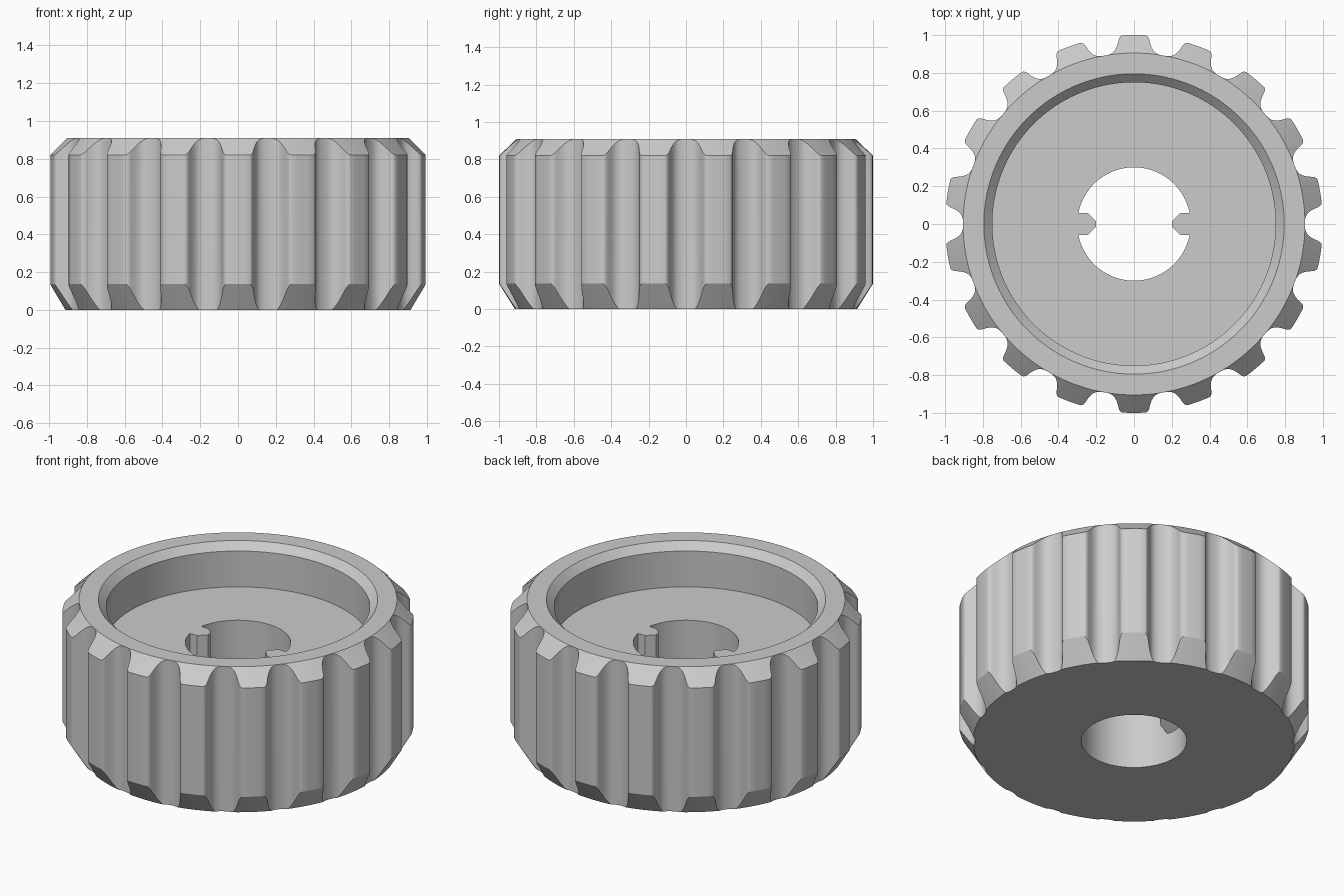
import bpy
import bmesh
from math import radians, cos, sin

old = bpy.data.objects.get("Cube")
if old:
    bpy.data.objects.remove(old, do_unlink=True)

grey = bpy.data.materials.new("plain grey")
grey.use_nodes = True
grey.diffuse_color = (0.6, 0.6, 0.6, 1)
grey.node_tree.nodes["Principled BSDF"].inputs["Base Color"].default_value = (0.6, 0.6, 0.6, 1)

TEETH = 18
HEIGHT, FLOOR = 0.91, 0.64
TOP_R, BASE_R, HOLE_R = 0.905, 0.915, 0.3

# Half of one tooth: (degrees from tooth centre, radius)
HALF_TOOTH = [(0, 1), (1.8, 1), (3.6, 1), (4.1, 0.996), (4.5, 0.988), (4.8, 0.977),
              (5.2, 0.957), (5.7, 0.939), (6.3, 0.925), (7, 0.915), (8, 0.908),
              (9, 0.9055), (10, TOP_R)]


def finish(name, bm):
    bmesh.ops.remove_doubles(bm, verts=bm.verts, dist=1e-5)
    bmesh.ops.recalc_face_normals(bm, faces=bm.faces)
    mesh = bpy.data.meshes.new(name)
    bm.to_mesh(mesh)
    bm.free()
    mesh.materials.append(grey)
    obj = bpy.data.objects.new(name, mesh)
    bpy.context.collection.objects.link(obj)
    bpy.ops.object.select_all(action='DESELECT')
    obj.select_set(True)
    bpy.context.view_layer.objects.active = obj
    bpy.ops.object.shade_smooth_by_angle(angle=radians(28))
    return obj


def section(r):
    """Closed radial section of the body at a spot with outer radius r."""
    z_low = max(0, (r - BASE_R) * 1.6)
    z_high = HEIGHT - (r - TOP_R) * 0.95
    return [(HOLE_R, 0), (min(r, BASE_R), 0), (r, z_low), (r, z_high), (TOP_R, HEIGHT),
            (0.795, HEIGHT), (0.75, 0.865), (0.75, FLOOR), (HOLE_R, FLOOR)]


# Toothed body with chamfered ends, recess and centre hole
tooth = [(-a, r) for a, r in HALF_TOOTH[:0:-1]] + HALF_TOOTH[:-1]
bm = bmesh.new()
rings = []
for t in range(TEETH):
    for a, r in tooth:
        ang = radians(90 + t * 360 / TEETH + a)
        rings.append([bm.verts.new((p * cos(ang), p * sin(ang), z)) for p, z in section(r)])
for i, ring in enumerate(rings):
    nxt = rings[(i + 1) % len(rings)]
    for j in range(len(ring)):
        k = (j + 1) % len(ring)
        bm.faces.new((ring[j], nxt[j], nxt[k], ring[k]))
finish("toothed_body", bm)

# Two pointed keys in the hole, with undersides sloping up towards the tip
KEY = [(0.3, 0.057), (0.245, 0.057), (0.2, 0.014)]
outline = KEY + [(x, -y) for x, y in reversed(KEY)]
for name, side in (("left_key", 1), ("right_key", -1)):
    bm = bmesh.new()
    top = [bm.verts.new((side * x, y, FLOOR)) for x, y in outline]
    low = [bm.verts.new((side * x, y, 0.18 + (0.3 - x) * 0.7)) for x, y in outline]
    bm.faces.new(top)
    bm.faces.new(low)
    for i in range(len(top)):
        k = (i + 1) % len(top)
        bm.faces.new((top[i], top[k], low[k], low[i]))
    finish(name, bm)
